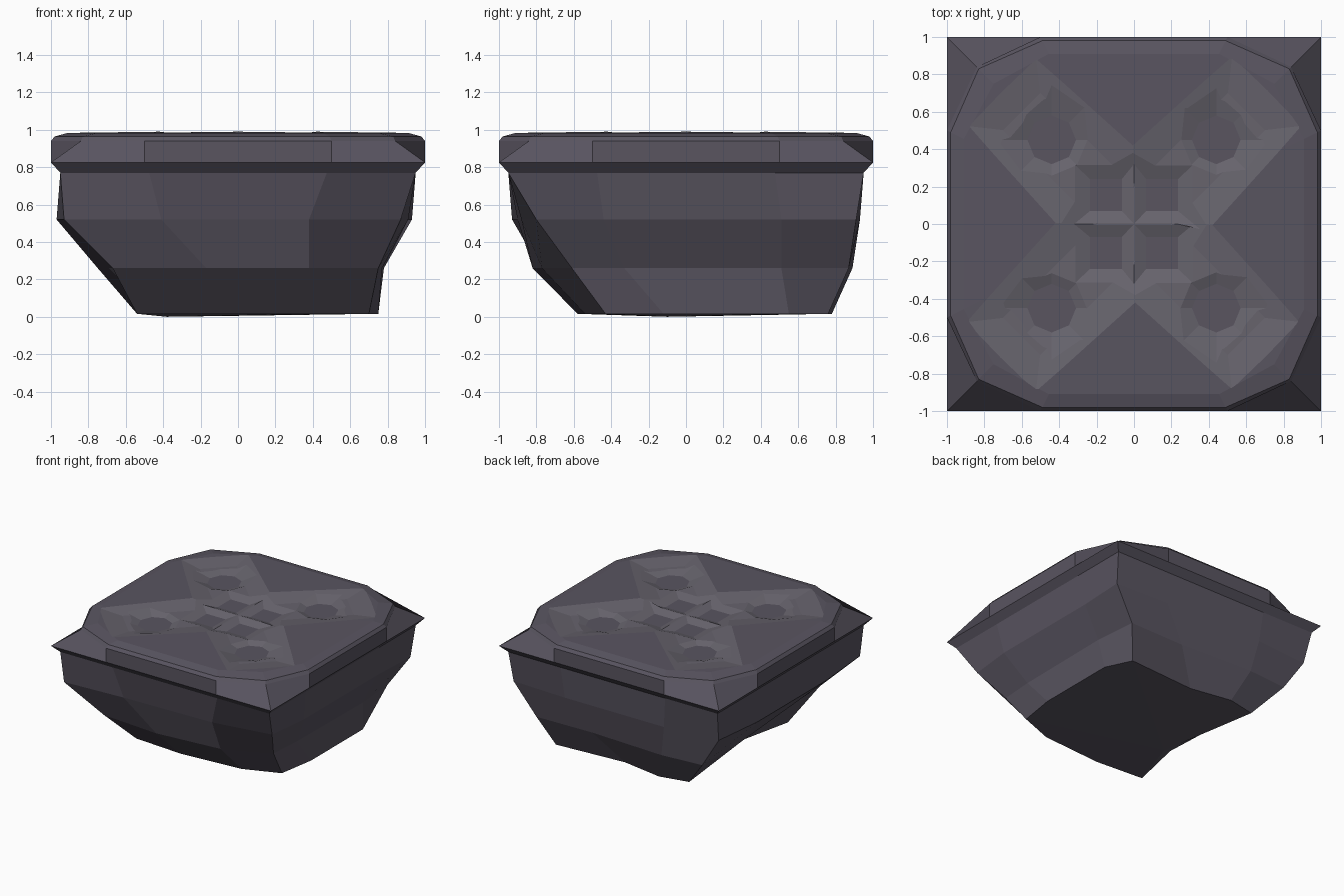
import bpy, bmesh, math
from mathutils import Vector, Matrix

if "Cube" in bpy.data.objects:
    bpy.data.objects.remove(bpy.data.objects["Cube"])


def colour(name, rgb):
    m = bpy.data.materials.new(name)
    m.diffuse_color = (*rgb, 1)
    m.use_nodes = True
    m.node_tree.nodes["Principled BSDF"].inputs["Base Color"].default_value = m.diffuse_color
    return m


stone = colour("dark_stone", (0.1, 0.09, 0.118))
worn = colour("worn_stone", (0.135, 0.126, 0.152))


def loft(name, rings, bottom_tip=None, top_tip=None, mats=(stone,)):
    """Skin rings of equal point count; ends are fans to a tip or flat caps.
    Sides take the last material, end caps the first."""
    bm = bmesh.new()
    vs = [[bm.verts.new(p) for p in r] for r in rings]
    n = len(vs[0])
    for a, b in zip(vs, vs[1:]):
        for i in range(n):
            j = (i + 1) % n
            bm.faces.new((a[i], a[j], b[j], b[i])).material_index = len(mats) - 1
    for ring, tip in ((vs[0], bottom_tip), (vs[-1], top_tip)):
        if tip is None:
            bm.faces.new(ring)
        else:
            t = bm.verts.new(tip)
            for i in range(n):
                bm.faces.new((ring[i], ring[(i + 1) % n], t))
    bmesh.ops.recalc_face_normals(bm, faces=bm.faces)
    me = bpy.data.meshes.new(name)
    bm.to_mesh(me)
    bm.free()
    for m in mats:
        me.materials.append(m)
    ob = bpy.data.objects.new(name, me)
    bpy.context.collection.objects.link(ob)
    return ob


def open_joint(ob):
    """Remove the hidden faces lying flat in the joint between slab and rock."""
    bm = bmesh.new()
    bm.from_mesh(ob.data)
    hidden = [f for f in bm.faces if all(abs(v.co.z - .77) < 1e-4 for v in f.verts)]
    bmesh.ops.delete(bm, geom=hidden, context='FACES')
    bm.to_mesh(ob.data)
    bm.free()


def ring12(corner, side, z):
    """Square ring: one corner and two side points, turned four times."""
    pts = []
    for k in range(4):
        m = Matrix.Rotation(k * math.pi / 2, 3, 'Z')
        for x, y in ((-corner, -corner), (-0.5 * side, -side), (0.5 * side, -side)):
            pts.append(m @ Vector((x, y, z)))
    return pts


# Irregular rock underneath: front-left corner first, counter-clockwise
levels = [
    (0.016, [(-.54, -.55), (-.12, -.58), (.41, -.54), (.70, -.43), (.75, -.12), (.75, .55),
             (.65, .76), (.05, .72), (-.3, .78), (-.54, .73), (-.46, .3), (-.44, -.1)]),
    (0.26, [(-.67, -.78), (-.17, -.82), (.38, -.77), (.75, -.61), (.77, -.33), (.78, .51),
            (.75, .87), (.25, .86), (-.4, .89), (-.75, .86), (-.75, .35), (-.69, -.3)]),
    (0.52, [(-.93, -.93), (-.41, -.9), (.38, -.88), (.87, -.80), (.91, -.44), (.91, .51),
            (.93, .91), (.45, .93), (-.45, .93), (-.92, .89), (-.97, .45), (-.97, -.45)]),
]
rings = [[(x, y, z) for x, y in pts] for z, pts in levels]
rings.append(ring12(.95, .95, .77))
rock = loft("rock_base", rings, bottom_tip=(-.38, -.1, 0))
open_joint(rock)

# Top slab with corners clipped down to points
slab = loft("top_slab", [ring12(.95, .95, .77), ring12(1, 1, .825), ring12(.84, 1, .94),
                         ring12(.83, .98, .964), ring12(.75, .91, .983)],
            top_tip=(0, 0, .995))
slab.data.materials.append(worn)


# Carvings: tapered pits cut out of the slab
def pit(outer, inner, z_rim, z_floor, mats):
    top = [Vector(a) * 2 - Vector(b) for a, b in zip(outer, inner)]
    z_top = 2 * z_rim - z_floor
    return loft("pit_cutter", [[(*p, z_floor) for p in inner], [(*p, z_top) for p in top],
                               [(*p, 1.1) for p in top]], mats=mats)


def rect(x0, y0, x1, y1, turn=0):
    m = Matrix.Rotation(turn, 2)
    return [m @ Vector(p) for p in ((x0, y0), (x1, y0), (x1, y1), (x0, y1))]


cutters = []
for k, turn in enumerate((math.pi / 4, -math.pi / 4)):
    z = k * 0.0015
    cutters.append(pit(rect(-1.02, -.275, 1.02, .275, turn), rect(-.85, -.14, .85, .14, turn),
                       .985 + z, .962 + z, (worn,)))
for sx in (-1, 1):
    for sy in (-1, 1):
        # square pits around the centre
        cutters.append(pit(rect(.004 * sx, .004 * sy, .315 * sx, .315 * sy),
                           rect(.065 * sx, .07 * sy, .235 * sx, .24 * sy), .963, .938,
                           (stone, worn)))
        # faceted pits near the arm ends, drawn out towards the slab edges
        c = Vector((.44 * sx, .45 * sy))
        poly = [Vector((sx * math.cos(a), sy * math.sin(a)))
                for a in [2 * math.pi * i / 8 for i in range(8)]]
        wide = [c + p * (.23 if i in (0, 2) else .19) for i, p in enumerate(poly)]
        cutters.append(pit(wide, [c + p * .13 for p in poly], .963, .942, (stone, worn)))

bpy.context.view_layer.objects.active = slab
for c in cutters:
    mod = slab.modifiers.new("carve", 'BOOLEAN')
    mod.operation = 'DIFFERENCE'
    mod.solver = 'EXACT'
    mod.material_mode = 'TRANSFER'
    mod.object = c
    bpy.ops.object.modifier_apply(modifier=mod.name)
    bpy.data.objects.remove(c)
open_joint(slab)
